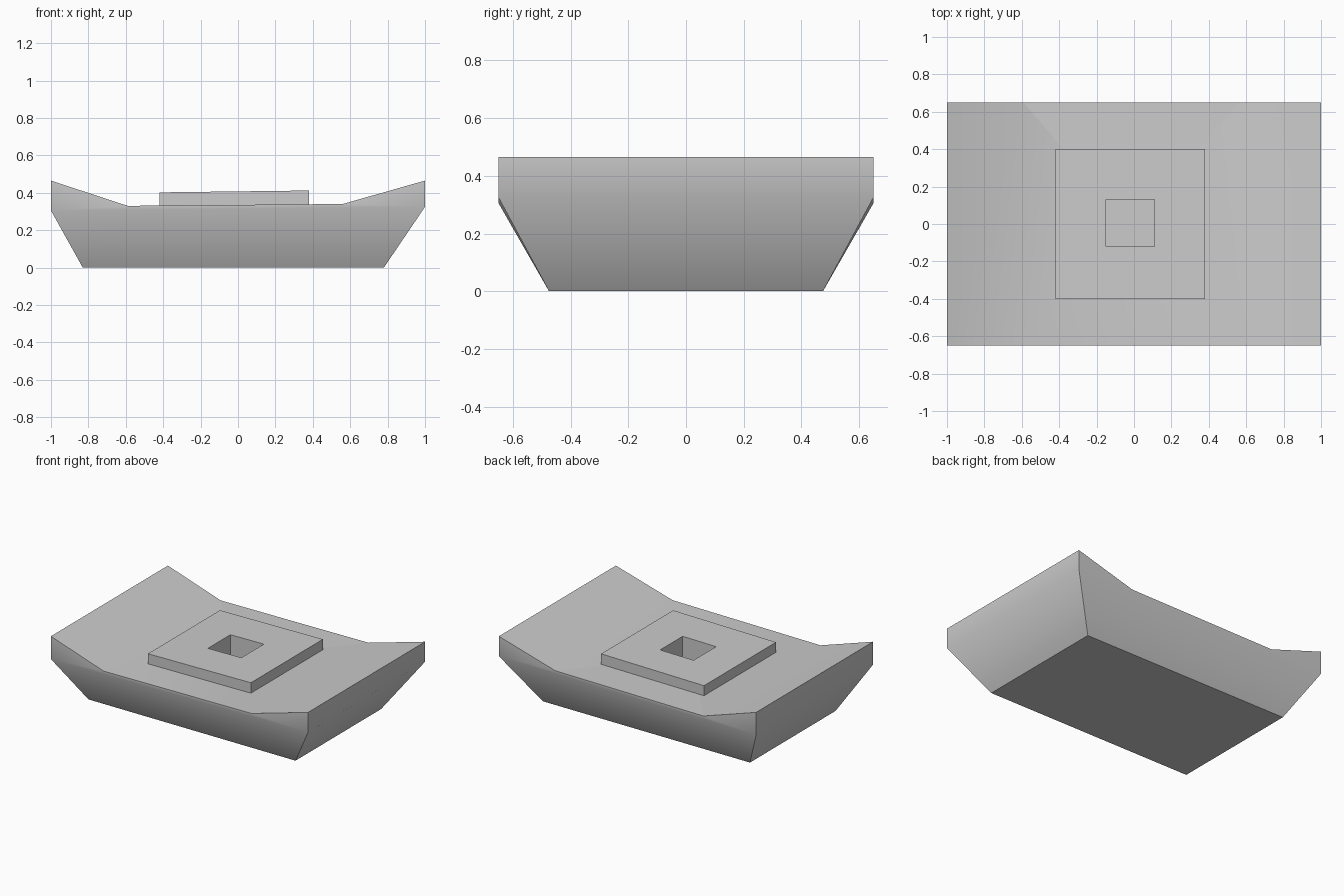
import bpy, bmesh, math

cube = bpy.data.objects.get("Cube")
if cube:
    bpy.data.objects.remove(cube, do_unlink=True)

grey = bpy.data.materials.new("plain_grey")
grey.use_nodes = True
colour = (0.6, 0.6, 0.6, 1)
grey.diffuse_color = colour
grey.node_tree.nodes["Principled BSDF"].inputs["Base Color"].default_value = colour


def finish(name, bm):
    bmesh.ops.recalc_face_normals(bm, faces=bm.faces)
    mesh = bpy.data.meshes.new(name)
    bm.to_mesh(mesh)
    bm.free()
    obj = bpy.data.objects.new(name, mesh)
    obj.data.materials.append(grey)
    bpy.context.collection.objects.link(obj)
    return obj


def box(name, x, y, z_low, z_high):
    """Box whose heights are given as (left end, right end) pairs."""
    bm = bmesh.new()
    bmesh.ops.create_cube(bm, size=2)
    for v in bm.verts:
        right = int(v.co.x > 0)
        z = z_high if v.co.z > 0 else z_low
        v.co = (x[right], y[int(v.co.y > 0)], z[right])
    return finish(name, bm)


# Hull: flared sides below, upswept deck profile above
bm = bmesh.new()
base_x, rim_x, rim_z = (-0.83, 0.78), (-1, 1), (0.305, 0.325)
deck = [(-1, 0.465), (-0.59, 0.33), (0.56, 0.34), (1, 0.465)]
sides = []
for s in (-1, 1):
    base = [bm.verts.new((x, s * 0.475, 0)) for x in base_x]
    rim = [bm.verts.new((x, s * 0.65, z)) for x, z in zip(rim_x, rim_z)]
    top = [bm.verts.new((x, s * 0.65, z)) for x, z in deck]
    bm.faces.new((base[0], base[1], rim[1], rim[0]))
    bm.faces.new((rim[0], rim[1], *reversed(top)))
    sides.append([base[0], rim[0], *top, rim[1], base[1]])
front, back = sides
for i in range(len(front)):
    j = (i + 1) % len(front)
    bm.faces.new((front[i], front[j], back[j], back[i]))
hull = finish("hull", bm)

# Square raised plate on the deck
plate = box("raised_plate", (-0.42, 0.38), (-0.4, 0.4), (0.325, 0.332), (0.402, 0.412))

# Square socket cut through the plate and into the hull
cutter = box("socket_cutter", (-0.15, 0.11), (-0.12, 0.13), (0.2, 0.2), (0.6, 0.6))
cutter.hide_render = True
cutter.hide_viewport = True
for obj in (hull, plate):
    cut = obj.modifiers.new("socket", 'BOOLEAN')
    cut.operation = 'DIFFERENCE'
    cut.solver = 'EXACT'
    cut.object = cutter

# Soft shading across shallow hull edges
bpy.ops.object.select_all(action='DESELECT')
hull.select_set(True)
bpy.context.view_layer.objects.active = hull
bpy.ops.object.shade_smooth_by_angle(angle=math.radians(35))
